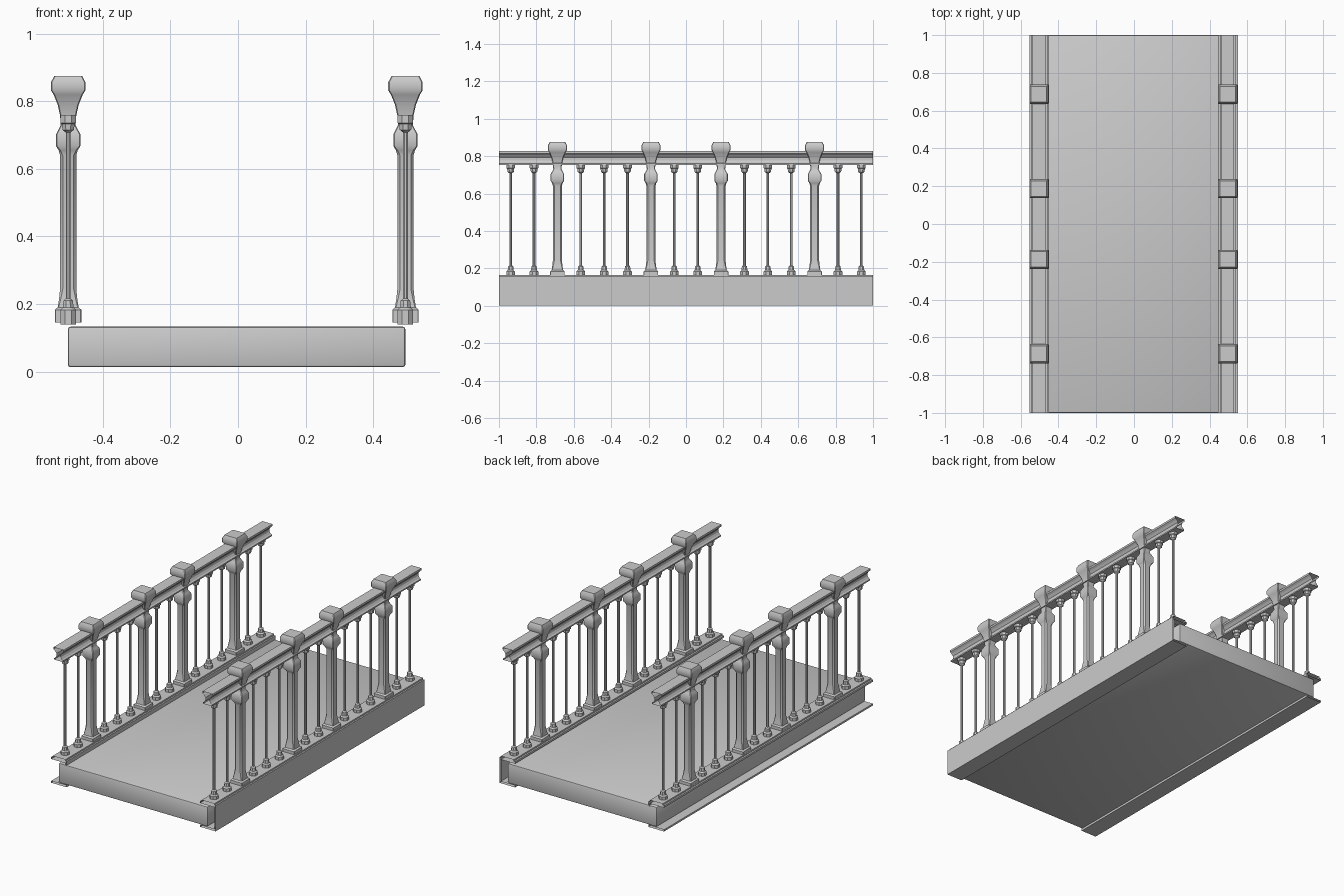
import bpy, bmesh, math

if "Cube" in bpy.data.objects:
    bpy.data.objects.remove(bpy.data.objects["Cube"])

def finish(name, bm, smooth=False):
    bmesh.ops.recalc_face_normals(bm, faces=bm.faces[:])
    me = bpy.data.meshes.new(name)
    bm.to_mesh(me)
    bm.free()
    ob = bpy.data.objects.new(name, me)
    bpy.context.collection.objects.link(ob)
    if smooth:
        bpy.context.view_layer.objects.active = ob
        ob.select_set(True)
        bpy.ops.object.shade_smooth_by_angle(angle=math.radians(35))
        ob.select_set(False)
    return ob

def stack(bm, rings):
    """Join equal-length rings of points into a capped column."""
    loops = [[bm.verts.new(p) for p in r] for r in rings]
    n = len(loops[0])
    for a, b in zip(loops, loops[1:]):
        for i in range(n):
            j = (i + 1) % n
            bm.faces.new((a[i], a[j], b[j], b[i]))
    bm.faces.new(loops[0][::-1])
    bm.faces.new(loops[-1])

def extrude_open(name, profile, cx):
    """Closed x-z profile run along y, with open ends."""
    bm = bmesh.new()
    a = [bm.verts.new((cx + x, -1, z)) for x, z in profile]
    b = [bm.verts.new((cx + x, 1, z)) for x, z in profile]
    for i in range(len(a)):
        j = (i + 1) % len(a)
        bm.faces.new((a[i], a[j], b[j], b[i]))
    return finish(name, bm)

def post_ring(x, y, h, c, z):
    """Square of half-width h with corners cut by c."""
    k = h - c
    pts = [(h, -k), (h, k), (k, h), (-k, h), (-h, k), (-h, -k), (-k, -h), (k, -h)]
    return [(x + u, y + v, z) for u, v in pts]

def round_ring(x, y, r, z, n=8):
    r /= math.cos(math.pi / n)
    return [(x + r * math.cos((i + .5) * 2 * math.pi / n),
             y + r * math.sin((i + .5) * 2 * math.pi / n), z) for i in range(n)]

# (half-width, corner cut, height)
POST = [(.039, .002, .145), (.039, .002, .183), (.031, .003, .19), (.027, .005, .215),
        (.024, .008, .245), (.024, .008, .64), (.028, .005, .655), (.036, .003, .668),
        (.036, .003, .703), (.028, .003, .718), (.022, .003, .73), (.024, .003, .758),
        (.031, .003, .79), (.043, .003, .82), (.051, .003, .833), (.051, .003, .857),
        (.041, .003, .876)]
# (radius, height)
BALUSTER = [(.023, .14), (.023, .183), (.016, .19), (.014, .21), (.007, .216), (.007, .708),
            (.017, .716), (.019, .733), (.023, .736), (.023, .76)]
# channel girder, open towards -x
GIRDER = [(.054, 0), (.054, .156), (.045, .156), (.045, .165), (-.04, .165), (-.04, .156),
          (-.05, .156), (-.05, .144), (.046, .144), (.046, .011), (-.05, .011), (-.05, 0)]
# waisted handrail
RAIL_HALF = [(.034, .826), (.034, .814), (.024, .806), (.014, .793), (.014, .777),
             (.022, .765), (.03, .76), (.03, .752)]
RAIL = RAIL_HALF + [(-x, z) for x, z in reversed(RAIL_HALF)]

# deck slab
bm = bmesh.new()
bmesh.ops.create_cube(bm, size=1)
for v in bm.verts:
    v.co = (v.co.x - .004, v.co.y * 2, .073 + v.co.z * .12)
bmesh.ops.bevel(bm, geom=bm.edges[:], offset=.008, segments=2, affect='EDGES', profile=.5)
finish("deck", bm, True)

# both sides: girder, handrail, posts and balusters
for side, cx in (("left", -.503), ("right", .496)):
    extrude_open(side + "_girder", GIRDER, cx)
    extrude_open(side + "_handrail", RAIL, cx)
    posts, bals = bmesh.new(), bmesh.new()
    for k in range(16):
        y = -.9375 + .125 * k
        if k in (2, 6, 9, 13):
            stack(posts, [post_ring(cx, y, h, c, z) for h, c, z in POST])
        else:
            stack(bals, [round_ring(cx, y, r, z) for r, z in BALUSTER])
    finish(side + "_posts", posts, True)
    finish(side + "_balusters", bals, True)
